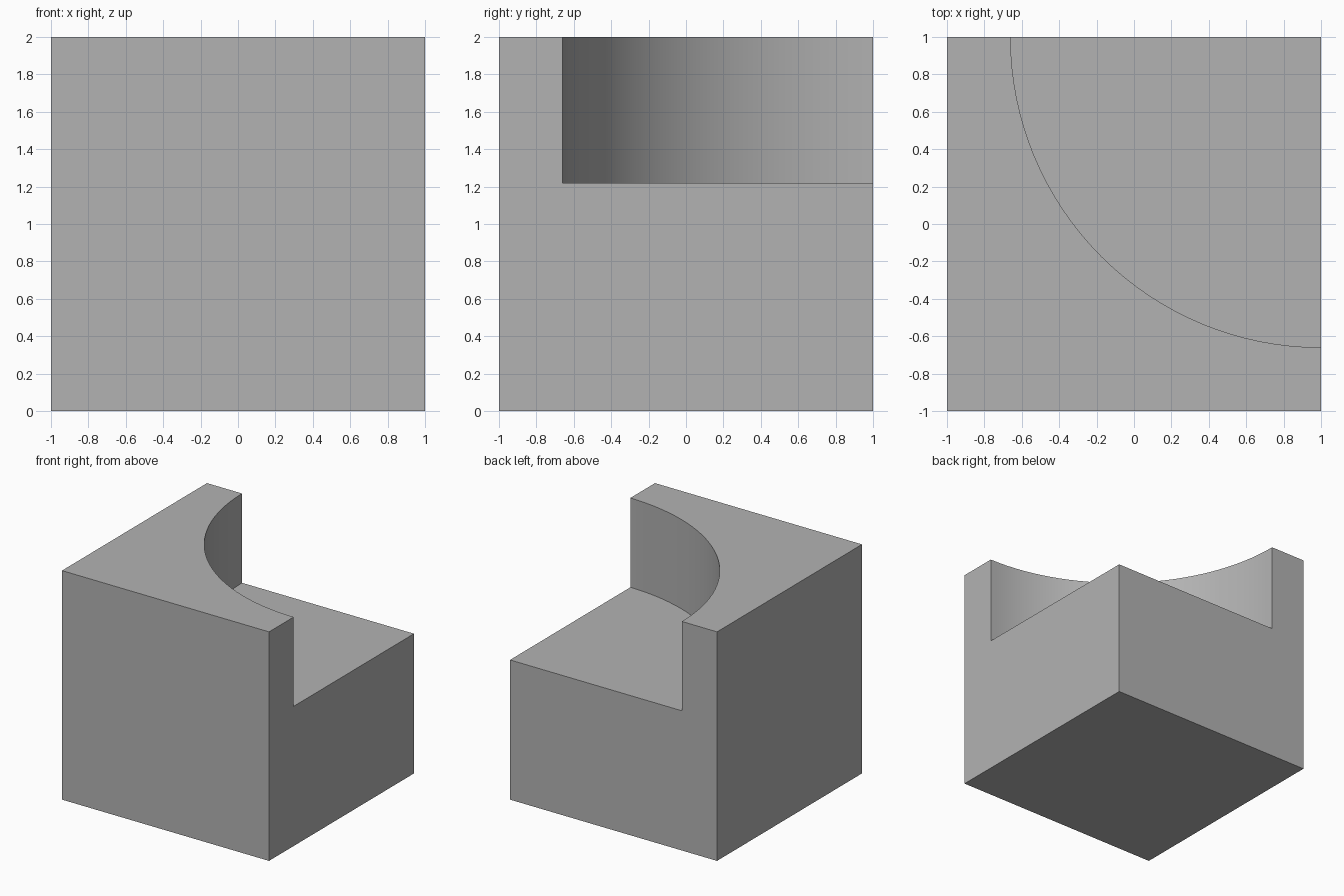
import bpy, bmesh
from math import sin, cos, pi

cube = bpy.data.objects.get("Cube")
if cube:
    bpy.data.objects.remove(cube, do_unlink=True)

FLOOR, TOP = 1.22, 2.0
RADIUS = 1.66
SEGMENTS = 32

grey = bpy.data.materials.new("plain grey")
grey.use_nodes = True
colour = (0.45, 0.45, 0.45, 1)
grey.diffuse_color = colour
grey.node_tree.nodes["Principled BSDF"].inputs["Base Color"].default_value = colour

bm = bmesh.new()


def vert(x, y, z):
    return bm.verts.new((x, y, z))


# Block corners, ordered front left, front right, back right, back left in plan
corners = [(-1, -1), (1, -1), (1, 1), (-1, 1)]
base = [vert(x, y, 0) for x, y in corners]
a, b, c, d = base
top_a, top_b, top_d = vert(-1, -1, TOP), vert(1, -1, TOP), vert(-1, 1, TOP)
ledge_corner = vert(1, 1, FLOOR)

# Quarter-round recess, swept about the back corner from the side to the back
angles = [pi / 2 * i / SEGMENTS for i in range(SEGMENTS + 1)]
arc = [(1 - RADIUS * sin(t), 1 - RADIUS * cos(t)) for t in angles]
low = [vert(x, y, FLOOR) for x, y in arc]
high = [vert(x, y, TOP) for x, y in arc]

# Flat outer faces
bm.faces.new([d, c, b, a])
bm.faces.new([a, b, top_b, top_a])
bm.faces.new([d, a, top_a, top_d])
bm.faces.new([b, c, ledge_corner, low[0], high[0], top_b])
bm.faces.new([c, d, top_d, high[-1], low[-1], ledge_corner])

# Upper rim and recess floor
bm.faces.new([top_a, top_b] + high + [top_d])
bm.faces.new([ledge_corner] + low[::-1])

# Curved recess wall
for i in range(SEGMENTS):
    bm.faces.new([low[i], low[i + 1], high[i + 1], high[i]])

bmesh.ops.recalc_face_normals(bm, faces=bm.faces)
mesh = bpy.data.meshes.new("recessed_block")
bm.to_mesh(mesh)
bm.free()
mesh.materials.append(grey)

block = bpy.data.objects.new("recessed_block", mesh)
bpy.context.collection.objects.link(block)
bpy.ops.object.select_all(action="DESELECT")
bpy.context.view_layer.objects.active = block
block.select_set(True)
bpy.ops.object.shade_smooth_by_angle(angle=pi / 6)
